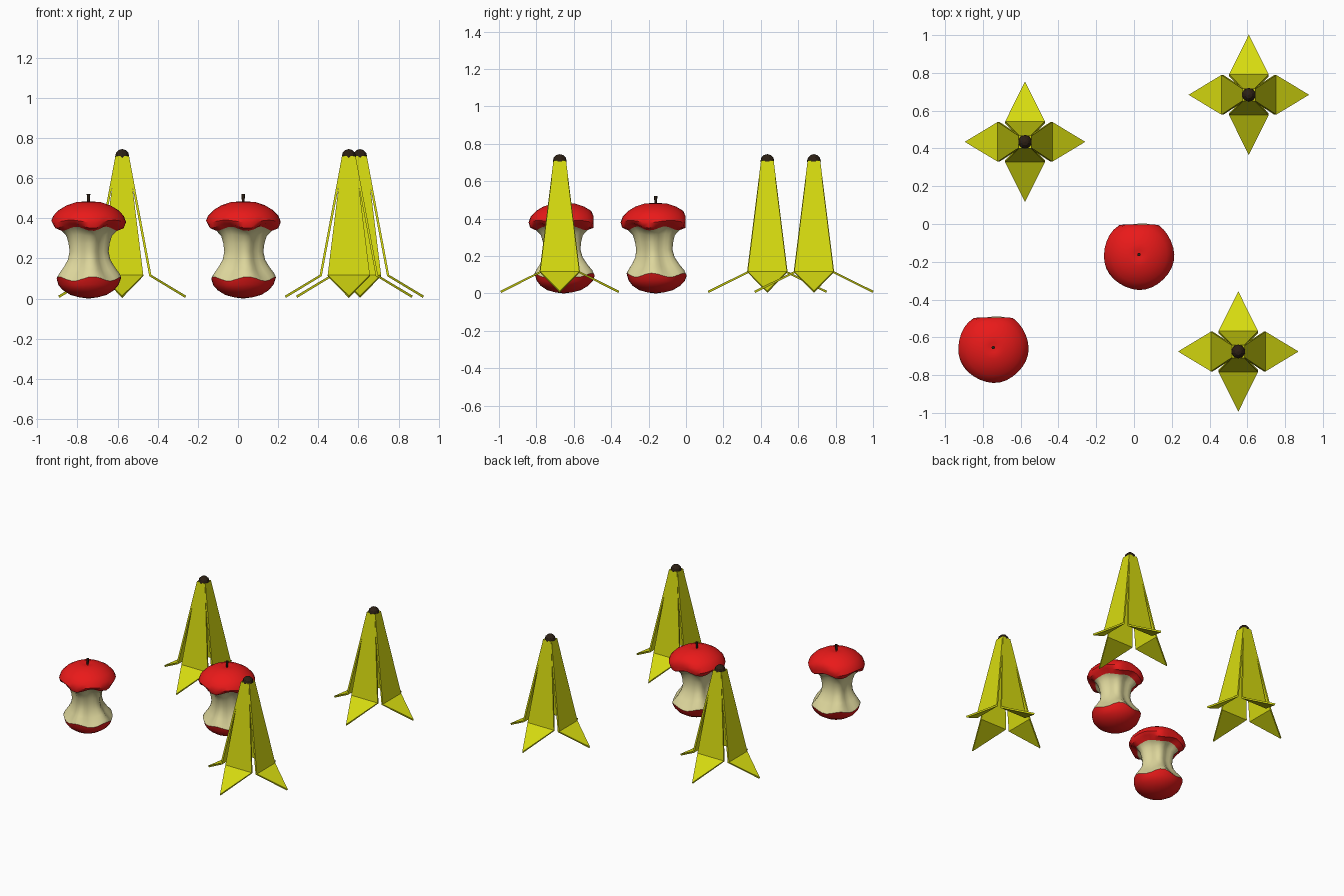
import bpy, bmesh
from math import sin, cos, pi, radians

if "Cube" in bpy.data.objects:
    bpy.data.objects.remove(bpy.data.objects["Cube"])


def material(name, rgb):
    m = bpy.data.materials.new(name)
    m.diffuse_color = (*rgb, 1)
    m.use_nodes = True
    m.node_tree.nodes["Principled BSDF"].inputs["Base Color"].default_value = m.diffuse_color
    return m


PEEL = material("peel_yellow", (0.68, 0.71, 0.005))
DARK = material("stem_brown", (0.025, 0.014, 0.007))
SKIN = material("skin_red", (0.82, 0.01, 0.01))
FLESH = material("flesh_cream", (0.72, 0.67, 0.33))


def make_object(name, bm, loc, mats):
    bmesh.ops.recalc_face_normals(bm, faces=bm.faces)
    me = bpy.data.meshes.new(name)
    bm.to_mesh(me)
    bm.free()
    ob = bpy.data.objects.new(name, me)
    for m in mats:
        me.materials.append(m)
    bpy.context.collection.objects.link(ob)
    ob.location = loc
    return ob


def smooth(ob, angle):
    bpy.ops.object.select_all(action='DESELECT')
    ob.select_set(True)
    bpy.context.view_layer.objects.active = ob
    bpy.ops.object.shade_smooth_by_angle(angle=radians(angle))


# One peel: four thin folded petals and a rounded dark tip
def banana_peel(x, y, n):
    bm = bmesh.new()
    for k in range(4):
        c, s = round(cos(k * pi / 2)), round(sin(k * pi / 2))
        bend = 0.145 if k % 2 == 0 else 0.108
        outline = [(0.034, -0.032, 0.71), (bend, -0.105, 0.118), (0.319, 0, 0.014),
                   (bend, 0.105, 0.118), (0.034, 0.032, 0.71)]
        a, b, tip, d, e = [bm.verts.new((r * c - w * s, r * s + w * c, z))
                           for r, w, z in outline]
        for loop in ((a, b, d, e), (b, tip, d)):
            bm.faces.new(loop)
    bm.normal_update()
    for f in bm.faces:
        if f.normal.z < 0:
            f.normal_flip()
    me = bpy.data.meshes.new("peel_petals")
    bm.to_mesh(me)
    bm.free()
    me.materials.append(PEEL)
    ob = bpy.data.objects.new(f"peel_petals_{n}", me)
    bpy.context.collection.objects.link(ob)
    ob.location = (x, y, 0)
    sol = ob.modifiers.new("thickness", 'SOLIDIFY')
    sol.thickness = 0.012
    sol.offset = -1

    bm = bmesh.new()
    bmesh.ops.create_uvsphere(bm, u_segments=10, v_segments=6, radius=0.037)
    make_object(f"peel_tip_{n}", bm, (x, y, 0.708), [DARK])


# Core profile: radius, height, bite strength, boundary wave, y shift
PROFILE = [
    (0.045, 0.006, 0, 0, 0), (0.09, 0.018, 0, 0, 0.002), (0.128, 0.042, 0, 0, 0.004),
    (0.150, 0.068, 0.01, 0.003, 0.006), (0.160, 0.098, 0.03, 0.011, 0.008),
    (0.150, 0.115, 0.05, 0.011, 0.008), (0.122, 0.150, 0.09, 0.008, 0.004),
    (0.101, 0.190, 0.10, 0.004, 0), (0.093, 0.235, 0.10, 0, -0.004),
    (0.098, 0.275, 0.10, 0, -0.005), (0.108, 0.315, 0.10, -0.004, -0.006),
    (0.135, 0.348, 0.07, -0.011, -0.006),
    (0.172, 0.362, 0.035, -0.012, -0.003), (0.186, 0.385, 0.01, -0.006, 0),
    (0.176, 0.412, 0, 0, 0), (0.148, 0.441, 0, 0, 0), (0.108, 0.465, 0, 0, 0),
    (0.06, 0.481, 0, 0, 0), (0.025, 0.483, 0, 0, 0)]
SEG = 32


def apple_core(x, y, n):
    bm = bmesh.new()
    rings = []
    for r, z, bite, wave, dy in PROFILE:
        ring = []
        for i in range(SEG):
            t = 2 * pi * i / SEG
            lobe = cos(5 * t + 0.9)
            rr = r * (1 + bite * lobe)
            py = rr * sin(t) + dy
            if z > 0.34:
                py = min(py, 0.16)      # rear bite into the cap
            ring.append(bm.verts.new((rr * cos(t), py, z + wave * lobe)))
        rings.append(ring)
    for j in range(len(rings) - 1):
        for i in range(SEG):
            k = (i + 1) % SEG
            f = bm.faces.new((rings[j][i], rings[j][k], rings[j + 1][k], rings[j + 1][i]))
            f.material_index = 1 if 4 <= j < 11 else 0
    # Closed bottom and dimpled top
    for ring, z in ((rings[0], 0.0), (rings[-1], 0.476)):
        mid = bm.verts.new((0, 0, z))
        for i in range(SEG):
            bm.faces.new((ring[i], ring[(i + 1) % SEG], mid))
    smooth(make_object(f"apple_core_{n}", bm, (x, y, 0), [SKIN, FLESH]), 40)

    bm = bmesh.new()
    bmesh.ops.create_cone(bm, cap_ends=True, segments=8, radius1=0.006,
                          radius2=0.009, depth=0.05)
    smooth(make_object(f"apple_stem_{n}", bm, (x, y, 0.496), [DARK]), 50)


for n, (px, py) in enumerate(((-0.577, 0.435), (0.608, 0.684), (0.552, -0.675)), 1):
    banana_peel(px, py, n)
for n, (px, py) in enumerate(((-0.745, -0.654), (0.026, -0.162)), 1):
    apple_core(px, py, n)
